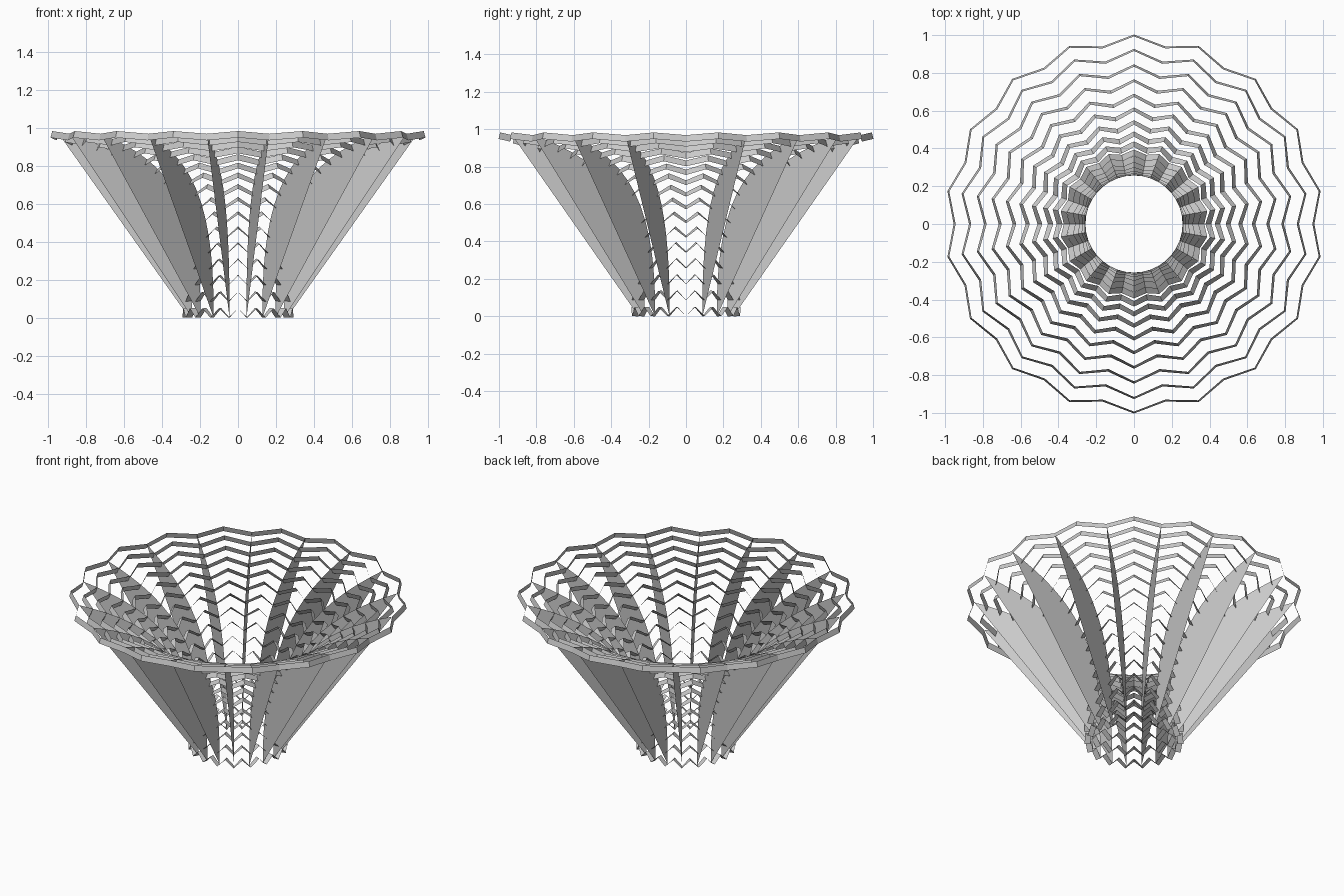
import bpy
import bmesh
from math import cos, sin, radians
from mathutils import Vector
from mathutils.geometry import interpolate_bezier

cube = bpy.data.objects.get("Cube")
if cube:
    bpy.data.objects.remove(cube, do_unlink=True)

RINGS = 16       # zigzag bands stacked along the flare
FOLDS = 18       # peaks per band, one fin at every valley
WIDTH = 0.036    # band depth, square to the flare
ZIG_LOW, ZIG_HIGH = 0.05, 0.058   # climb from valley to peak, first and last band

grey = bpy.data.materials.new("light_grey")
grey.use_nodes = True
grey.diffuse_color = (0.6, 0.6, 0.6, 1)
grey.node_tree.nodes["Principled BSDF"].inputs["Base Color"].default_value = (0.6, 0.6, 0.6, 1)

# Trumpet profile as (radius, height), measured by arc length
profile = interpolate_bezier(Vector((0.257, 0)), Vector((0.245, 0.66)),
                             Vector((0.54, 0.855)), Vector((1, 0.985)), 200)
steps = [(b - a).length for a, b in zip(profile, profile[1:])]
SPACING = (sum(steps) - ZIG_HIGH) / (RINGS - 1)


def along(distance):
    """Point and outward normal on the profile at an arc distance."""
    for a, b, step in zip(profile, profile[1:], steps):
        if distance <= step:
            break
        distance -= step
    tangent = (b - a).normalized()
    point = a + tangent * min(distance, step)
    return point, Vector((tangent.y, -tangent.x))


def spin(point, degrees):
    """Place a profile point at an angle around the axis."""
    angle = radians(degrees)
    return (point.x * cos(angle), point.x * sin(angle), point.y)


def finish(name, bm):
    mesh = bpy.data.meshes.new(name)
    bm.to_mesh(mesh)
    bm.free()
    mesh.materials.append(grey)
    obj = bpy.data.objects.new(name, mesh)
    bpy.context.collection.objects.link(obj)


# Zigzag bands: valleys at even corners, peaks at odd corners
for i in range(RINGS):
    bm = bmesh.new()
    edges = []
    zig = ZIG_LOW + (ZIG_HIGH - ZIG_LOW) * i / (RINGS - 1)
    for corner in range(FOLDS * 2):
        point, normal = along(i * SPACING + zig * (corner % 2))
        angle = corner * 180 / FOLDS
        edges.append([bm.verts.new(spin(p, angle))
                      for p in (point, point + normal * WIDTH)])
    for (a, b), (c, d) in zip(edges, edges[1:] + edges[:1]):
        bm.faces.new((a, b, d, c))
    finish(f"zigzag_band_{i + 1}", bm)

# Radial fins: curved inner edge, straight outer edge
for k in range(FOLDS):
    bm = bmesh.new()
    bm.faces.new([bm.verts.new(spin(along(i * SPACING)[0], k * 360 / FOLDS))
                  for i in range(RINGS)])
    finish(f"radial_fin_{k + 1}", bm)
